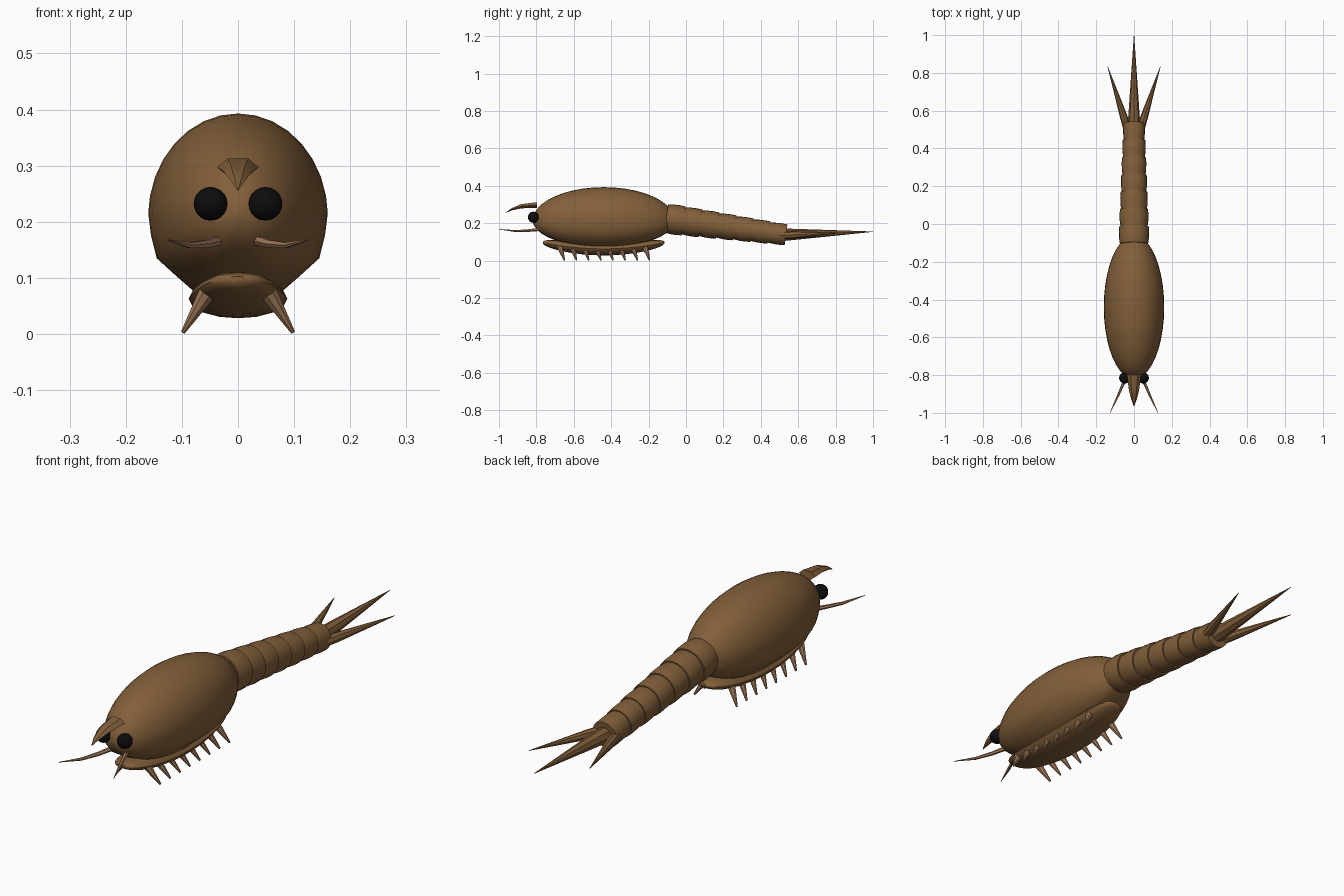
import bpy, bmesh, math
from mathutils import Vector

cube = bpy.data.objects.get("Cube")
if cube:
    bpy.data.objects.remove(cube, do_unlink=True)


def material(name, colour):
    m = bpy.data.materials.new(name)
    m.use_nodes = True
    m.diffuse_color = (*colour, 1)
    m.node_tree.nodes["Principled BSDF"].inputs["Base Color"].default_value = (*colour, 1)
    return m


BROWN = material("shell brown", (0.225, 0.115, 0.042))
TAN = material("limb tan", (0.37, 0.205, 0.105))
BLACK = material("eye black", (0.004, 0.004, 0.004))


def loft(name, rings, mat, angle=40):
    """Skin a list of equal-length rings of points and cap both ends."""
    bm = bmesh.new()
    rows = [[bm.verts.new(p) for p in ring] for ring in rings]
    n = len(rows[0])
    for a, b in zip(rows, rows[1:]):
        for i in range(n):
            j = (i + 1) % n
            bm.faces.new((a[i], a[j], b[j], b[i]))
    bm.faces.new(rows[0])
    bm.faces.new(rows[-1])
    bmesh.ops.recalc_face_normals(bm, faces=bm.faces)
    mesh = bpy.data.meshes.new(name)
    bm.to_mesh(mesh)
    bm.free()
    obj = bpy.data.objects.new(name, mesh)
    bpy.context.collection.objects.link(obj)
    mesh.materials.append(mat)
    smooth(obj, angle)
    return obj


def smooth(obj, angle):
    bpy.ops.object.select_all(action="DESELECT")
    obj.select_set(True)
    bpy.context.view_layer.objects.active = obj
    bpy.ops.object.shade_smooth_by_angle(angle=math.radians(angle))


def tube(name, path, radii, mat, sides=8, flat=1.0, turn=0.0, angle=40):
    """Tapered tube along a path; flat squashes its height."""
    pts = [Vector(p) for p in path]
    rings = []
    for k, p in enumerate(pts):
        t = (pts[min(k + 1, len(pts) - 1)] - pts[max(k - 1, 0)]).normalized()
        side = t.cross(Vector((0, 0, 1))).normalized()
        up = side.cross(t)
        angs = [2 * math.pi * i / sides + turn for i in range(sides)]
        rings.append([p + radii[k] * (side * math.cos(a) + up * math.sin(a) * flat) for a in angs])
    return loft(name, rings, mat, angle)


# Carapace: rounded above, flatter and angled below
half = [(0.16 * math.cos(a), 0.183 * math.sin(a))
        for a in [math.pi / 2 - i * math.pi / 16 for i in range(9)]]
half += [(0.155, -0.04), (0.145, -0.08), (0.112, -0.11), (0.08, -0.138), (0.04, -0.143), (0, -0.145)]
section = half + [(-x, z) for x, z in half[-2:0:-1]]
rings = []
for i in range(21):
    a = math.pi * (i + 0.15) / 20.3
    s = math.sin(a)
    rings.append([(x * s, -0.44 - 0.38 * math.cos(a), 0.215 + (z - 0.005 * (z > 0)) * s)
                  for x, z in section])
loft("carapace", rings, BROWN, 50)

# Belly plate: shallow boat shape with raised ends
rings = []
for i in range(17):
    a = math.pi * (i + 0.4) / 16.8
    u, s = -math.cos(a), math.sin(a)
    rings.append([(0.088 * s ** 0.6 * math.cos(b), -0.44 + 0.325 * u,
                   0.063 + 0.034 * u * u + 0.035 * s ** 0.7 * math.sin(b))
                  for b in [2 * math.pi * j / 16 for j in range(16)]])
loft("belly_plate", rings, BROWN, 50)

# Tail: overlapping barrel segments on a falling axis
start, end = Vector((0, -0.105, 0.225)), Vector((0, 0.535, 0.138))
COUNT = 7
for k in range(COUNT):
    f0, f1 = k / COUNT, (k + 1) / COUNT
    r = 0.082 + (0.055 - 0.082) * f0
    f = [f0 - 0.01 * (k > 0), f0 + 0.05, f0 + 0.1, f1]
    tube(f"tail_segment_{k + 1}", [start.lerp(end, t) for t in f],
         [r * 0.91, r * 0.97, r * 0.98, r * 0.95], BROWN, 20)

# Tail spikes
tube("tail_spike_middle", [(0, 0.5, 0.137), (0, 0.56, 0.14), (0, 1.0, 0.155)],
     [0.034, 0.031, 0.001], BROWN, 8)

# Brow horn: curved, six-sided, blunt at the back
tube("brow_horn", [(0, -0.797, 0.297), (0, -0.88, 0.291), (0, -0.93, 0.275), (0, -0.965, 0.256)],
     [0.037, 0.027, 0.014, 0.001], BROWN, 6, 0.48, 0, 25)

for side, sx in (("left", 1), ("right", -1)):
    tube(f"tail_spike_{side}", [(sx * 0.035, 0.5, 0.135), (sx * 0.055, 0.57, 0.138),
                                (sx * 0.14, 0.835, 0.15)], [0.021, 0.02, 0.001], BROWN, 8)

    # Eyes
    bpy.ops.mesh.primitive_uv_sphere_add(segments=16, ring_count=10, radius=0.03,
                                         location=(sx * 0.049, -0.815, 0.232))
    eye = bpy.context.object
    eye.name = f"eye_{side}"
    eye.data.materials.append(BLACK)
    smooth(eye, 40)

    # Feelers
    tube(f"feeler_{side}", [(sx * 0.03, -0.77, 0.168), (sx * 0.055, -0.84, 0.161),
                            (sx * 0.085, -0.91, 0.158), (sx * 0.127, -1.0, 0.168)],
         [0.01, 0.008, 0.006, 0.001], TAN, 6)

    # Legs
    for k in range(8):
        y = -0.65 + 0.065 * k
        tube(f"leg_{side}_{k + 1}", [(sx * 0.053, y - 0.025, 0.076), (sx * 0.098, y, 0.003)],
             [0.017, 0.004], TAN, 8)
